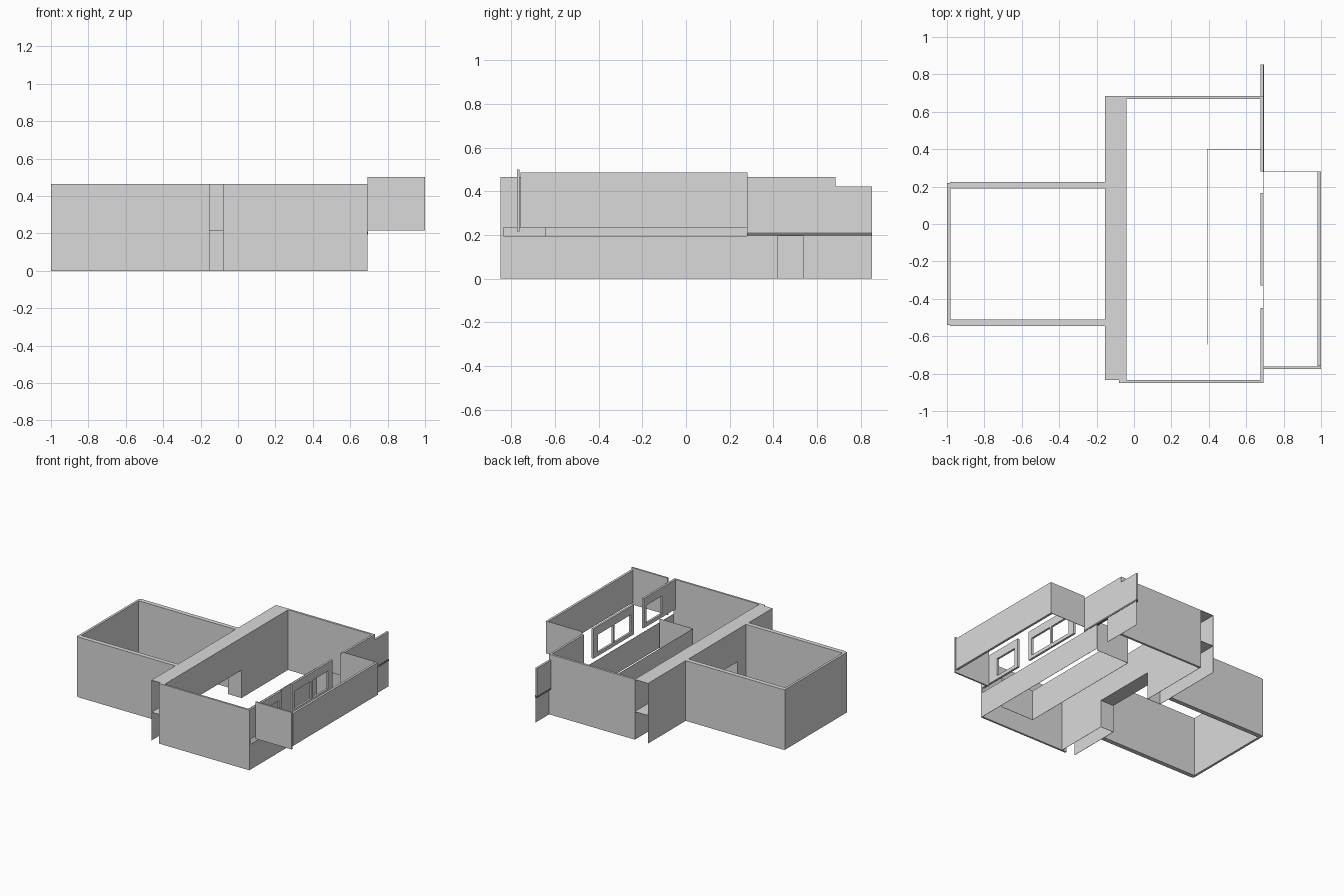
import bpy, bmesh

cube = bpy.data.objects.get("Cube")
if cube:
    bpy.data.objects.remove(cube, do_unlink=True)


def material(name, value):
    m = bpy.data.materials.new(name)
    m.use_nodes = True
    col = (value, value, value, 1)
    m.diffuse_color = col
    m.node_tree.nodes["Principled BSDF"].inputs["Base Color"].default_value = col
    return m


PLASTER = material("light grey plaster", 0.7)
TRIM = material("dark grey trim", 0.18)


def boxes(name, parts, mat=PLASTER):
    """One object made of boxes given as (x0, x1, y0, y1, z0, z1)."""
    bm = bmesh.new()
    for x0, x1, y0, y1, z0, z1 in parts:
        verts = bmesh.ops.create_cube(bm, size=1)["verts"]
        for v in verts:
            v.co = (x1 if v.co.x > 0 else x0,
                    y1 if v.co.y > 0 else y0,
                    z1 if v.co.z > 0 else z0)
    me = bpy.data.meshes.new(name)
    bm.to_mesh(me)
    bm.free()
    me.materials.append(mat)
    ob = bpy.data.objects.new(name, me)
    bpy.context.collection.objects.link(ob)
    return ob


def pierced_wall(name, x, y, z, openings):
    """Wall along y with openings (y0, y1, z0, z1) listed from low y to high y."""
    parts, start = [], y[0]
    for a, b, lo, hi in openings:
        if a > start:
            parts.append((*x, start, a, *z))
        if lo > z[0]:
            parts.append((*x, a, b, z[0], lo))
        if hi < z[1]:
            parts.append((*x, a, b, hi, z[1]))
        start = b
    if start < y[1]:
        parts.append((*x, start, y[1], *z))
    return boxes(name, parts)


H = 0.465          # wall height
T = 0.002          # thin sheet
SILL = 0.235       # underside of the upper window walls
OUTER = (0.676, 0.692)

# Small room on the right side
boxes("room_back_wall", [(-0.985, -0.155, 0.19, 0.225, 0, H)])
boxes("room_front_wall", [(-0.985, -0.155, -0.545, -0.51, 0, H)])
boxes("room_end_wall", [(-1.0, -0.982, -0.54, 0.22, 0, H)])

# Hollow spine with open ends and a wide passage through it
door = (-0.41, 0.10, 0, 0.215)
pierced_wall("spine_room_side", (-0.155, -0.155 + T), (-0.835, 0.685), (0, H), [door])
pierced_wall("spine_hall_side", (-0.04 - T, -0.04), (-0.835, 0.685), (0, H), [door])
boxes("spine_roof", [(-0.155, -0.04, -0.835, 0.685, H - T, H)])
boxes("spine_shelf", [(-0.155, -0.04, -0.835, 0.685, 0.215, 0.215 + T)])
boxes("spine_cross_wall", [(-0.155, -0.04, -0.41 - T, -0.41, 0, H)])
boxes("passage_far_jamb", [(-0.155, -0.04, 0.10, 0.10 + T, 0, 0.215)])

# Main hall front and back walls
boxes("hall_front_wall", [(-0.08, 0.692, -0.85, -0.835, 0, H)])
boxes("hall_back_wall", [(-0.04, 0.692, 0.668, 0.685, 0, H)])

# Lower outer wall with a doorway
pierced_wall("lower_outer_wall", (0.69, 0.692), (-0.835, 0.852), (0, 0.195),
             [(0.42, 0.535, 0, 0.195)])

# Low partition enclosing a strip inside the hall
boxes("low_partition", [(0.39, 0.39 + T, -0.645, 0.40, 0, SILL),
                        (0.39, 0.676, -0.645, -0.645 + T, 0, SILL),
                        (0.39, 0.676, 0.40 - T, 0.40, 0, SILL)])

# Upper outer wall: two windowed pieces and a solid piece ending in a fin
pierced_wall("double_window_wall", OUTER, (-0.33, 0.165), (SILL, H),
             [(-0.295, -0.095, 0.262, 0.40), (-0.08, 0.11, 0.262, 0.40)])
pierced_wall("single_window_wall", OUTER, (-0.835, -0.45), (SILL, H),
             [(-0.675, -0.485, 0.262, 0.40)])
boxes("upper_solid_wall", [(*OUTER, 0.28, 0.668, 0.21, H)])
boxes("upper_fin", [(*OUTER, 0.668, 0.852, 0.21, 0.422)])
boxes("dark_floor_band", [(0.676, 0.694, 0.28, 0.852, 0.195, 0.21)], TRIM)

# Balcony screen
boxes("balcony_front_panel", [(0.982, 1.0, -0.758, 0.28, SILL, 0.485)])
boxes("balcony_near_side", [(0.692, 1.0, -0.774, -0.762, 0.215, 0.50)])
boxes("balcony_far_side", [(0.692, 1.0, 0.278, 0.282, SILL, 0.485)])
